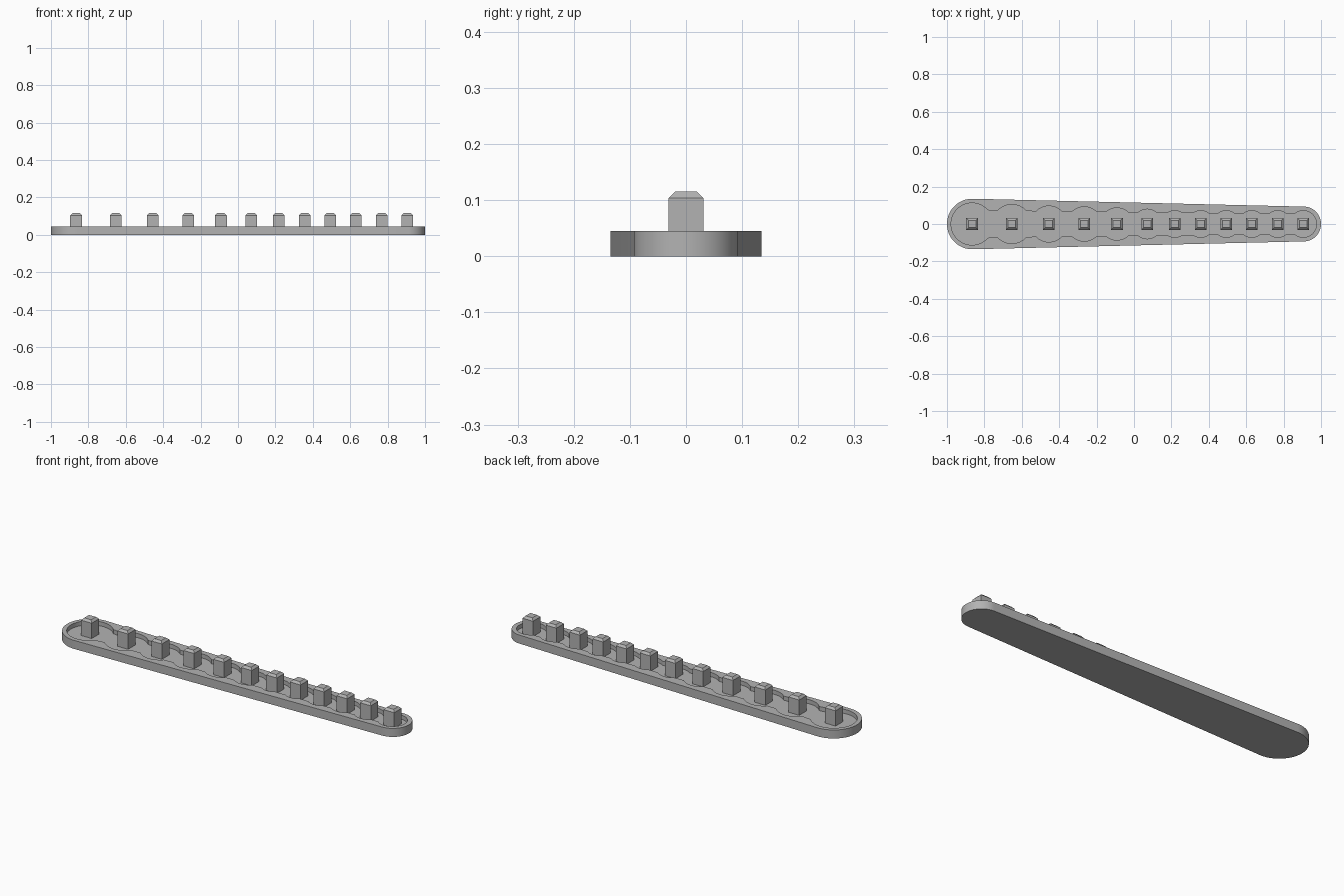
import bpy
import bmesh
from math import acos, cos, sin, pi, radians

old = bpy.data.objects.get("Cube")
if old:
    bpy.data.objects.remove(old, do_unlink=True)

HEIGHT, FLOOR = 0.045, 0.023
BIG_END, SMALL_END = (-0.865, 0.135), (0.907, 0.093)   # centre x, radius
STATIONS = [-0.866, -0.653, -0.455, -0.266, -0.091, 0.071,
            0.218, 0.357, 0.494, 0.630, 0.768, 0.905]
RADII = [0.112, 0.104, 0.096, 0.092, 0.086, 0.079] + [0.071] * 6

grey = bpy.data.materials.new("grey plastic")
grey.use_nodes = True
grey.diffuse_color = (0.45, 0.45, 0.45, 1)
grey.node_tree.nodes["Principled BSDF"].inputs["Base Color"].default_value = grey.diffuse_color


def finish(bm, name):
    bmesh.ops.recalc_face_normals(bm, faces=bm.faces)
    mesh = bpy.data.meshes.new(name)
    bm.to_mesh(mesh)
    bm.free()
    mesh.materials.append(grey)
    obj = bpy.data.objects.new(name, mesh)
    bpy.context.collection.objects.link(obj)
    return obj


def arc(cx, r, start, end, steps):
    angles = [start + (end - start) * i / steps for i in range(steps + 1)]
    return [(cx + r * cos(a), r * sin(a)) for a in angles]


def ring(bm, points, z):
    return [bm.verts.new((x, y, z)) for x, y in points]


def bridge(bm, low, high):
    for i in range(len(low)):
        bm.faces.new((low[i - 1], low[i], high[i], high[i - 1]))


def tray_outline():
    (x1, r1), (x2, r2) = BIG_END, SMALL_END
    tangent = acos((r1 - r2) / (x2 - x1))
    return (arc(x1, r1, tangent, 2 * pi - tangent, 40)
            + arc(x2, r2, -tangent, tangent, 40))


def channel_half_width(x):
    t = (x - STATIONS[0]) / (STATIONS[-1] - STATIONS[0])
    return 0.07 - 0.02 * t


def pocket_outline():
    # Round wells joined by a tapering channel, mirrored front to back
    upper = []
    for cx, r in zip(STATIONS, RADII):
        for x, y in arc(cx, r, pi, 0, 48):
            outside = x < STATIONS[0] or x > STATIONS[-1]
            if outside or y >= channel_half_width(x):
                upper.append((x, y))
    return upper + [(x, -y) for x, y in reversed(upper[1:-1])]


# Tray with recessed pocket
bm = bmesh.new()
outer, inner = tray_outline(), pocket_outline()
bottom, rim = ring(bm, outer, 0), ring(bm, outer, HEIGHT)
floor, lip = ring(bm, inner, FLOOR), ring(bm, inner, HEIGHT)
bridge(bm, bottom, rim)
bridge(bm, floor, lip)
bm.faces.new(bottom)
bm.faces.new(floor)
rim_edges = [bm.edges.get((loop[i - 1], loop[i]))
             for loop in (rim, lip) for i in range(len(loop))]
bmesh.ops.triangle_fill(bm, edges=rim_edges, use_beauty=True)
tray = finish(bm, "tray")
bpy.ops.object.select_all(action="DESELECT")
tray.select_set(True)
bpy.context.view_layer.objects.active = tray
bpy.ops.object.shade_smooth_by_angle(angle=radians(30))


# Square pegs with chamfered tops
def square(cx, half):
    return [(cx - half, -half), (cx + half, -half), (cx + half, half), (cx - half, half)]


for number, cx in enumerate(STATIONS, 1):
    bm = bmesh.new()
    levels = [ring(bm, square(cx, half), z)
              for half, z in ((0.031, 0.012), (0.031, 0.104), (0.02, 0.115))]
    for low, high in zip(levels, levels[1:]):
        bridge(bm, low, high)
    bm.faces.new(levels[0])
    bm.faces.new(levels[-1])
    finish(bm, f"peg_{number}")
